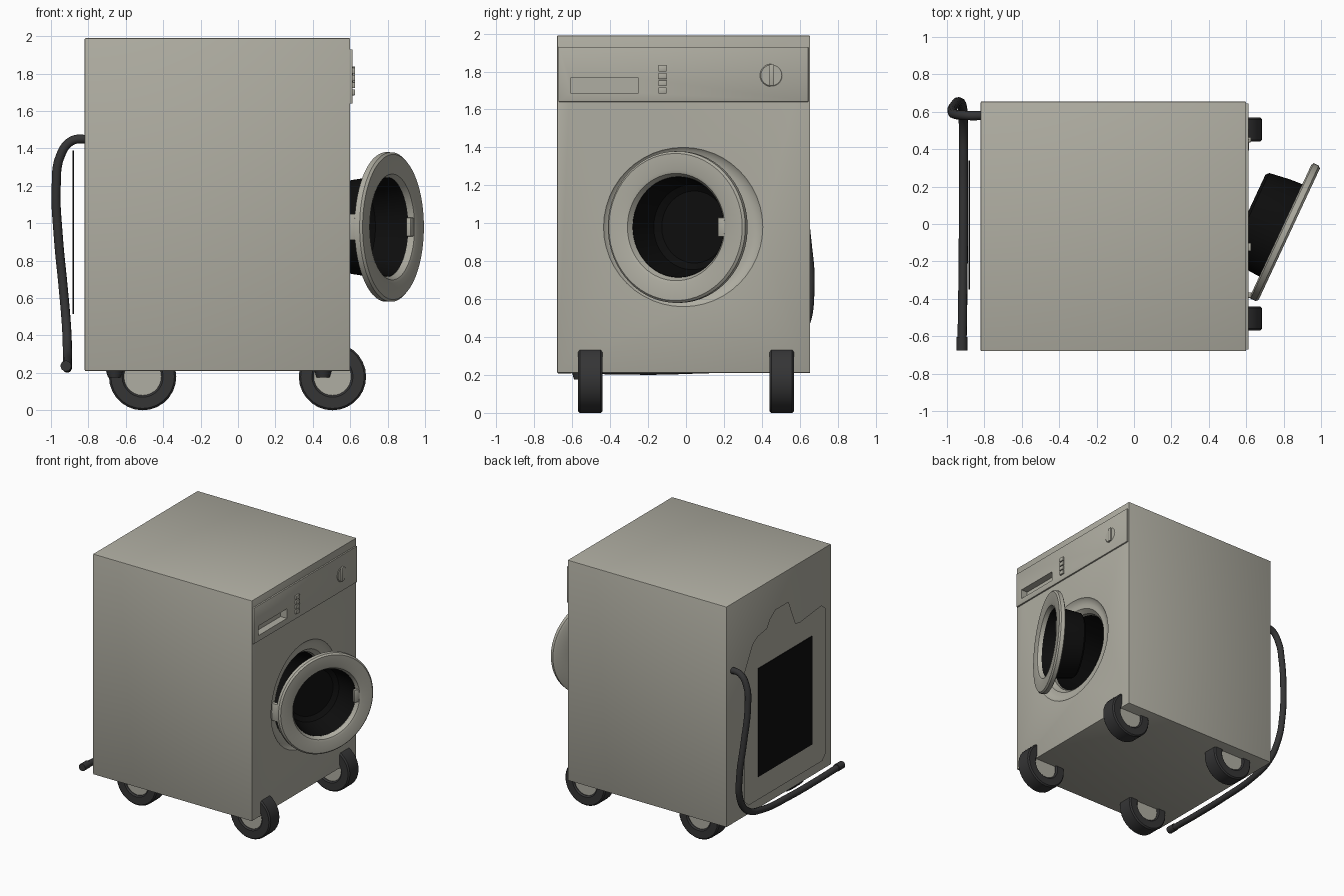
import bpy, bmesh, math
from mathutils import Matrix, Vector

if "Cube" in bpy.data.objects:
    bpy.data.objects.remove(bpy.data.objects["Cube"])


def material(name, r, g, b):
    m = bpy.data.materials.new(name)
    m.diffuse_color = (r, g, b, 1)
    m.use_nodes = True
    m.node_tree.nodes["Principled BSDF"].inputs["Base Color"].default_value = m.diffuse_color
    return m


BEIGE = material("warm_grey_enamel", 0.43, 0.42, 0.36)
RUBBER = material("dark_rubber", 0.035, 0.035, 0.036)
BLACK = material("black_glass", 0.004, 0.004, 0.004)


def finish(name, bm, mat, smooth=True):
    bmesh.ops.recalc_face_normals(bm, faces=bm.faces)
    me = bpy.data.meshes.new(name)
    bm.to_mesh(me)
    bm.free()
    me.materials.append(mat)
    ob = bpy.data.objects.new(name, me)
    bpy.context.collection.objects.link(ob)
    if smooth:
        activate(ob)
        bpy.ops.object.shade_smooth_by_angle(angle=math.radians(35))
    return ob


def activate(ob):
    bpy.ops.object.select_all(action='DESELECT')
    ob.select_set(True)
    bpy.context.view_layer.objects.active = ob


def box(name, lo, hi, mat, bevel=0):
    bm = bmesh.new()
    bmesh.ops.create_cube(bm, size=1)
    for v in bm.verts:
        v.co = [(a + b) / 2 + c * (b - a) for a, b, c in zip(lo, hi, v.co)]
    if bevel:
        bmesh.ops.bevel(bm, geom=bm.edges[:], offset=bevel, segments=2,
                        profile=0.5, affect='EDGES')
    return finish(name, bm, mat)


def lathe(name, profile, centre, axis, mat, steps=48, closed=False):
    """Spin (radius, height) points around an axis through centre."""
    bm = bmesh.new()
    vs = [bm.verts.new((r, 0, h)) for r, h in profile]
    es = [bm.edges.new(p) for p in zip(vs, vs[1:])]
    if closed:
        es.append(bm.edges.new((vs[-1], vs[0])))
    bmesh.ops.spin(bm, geom=vs + es, cent=(0, 0, 0), axis=(0, 0, 1),
                   angle=2 * math.pi, steps=steps)
    bmesh.ops.remove_doubles(bm, verts=bm.verts, dist=1e-4)
    rot = Vector((0, 0, 1)).rotation_difference(Vector(axis)).to_matrix().to_4x4()
    bm.transform(Matrix.Translation(centre) @ rot)
    return finish(name, bm, mat)


def cut(target, cutter):
    mod = target.modifiers.new("cut", 'BOOLEAN')
    mod.operation, mod.object, mod.solver = 'DIFFERENCE', cutter, 'EXACT'
    activate(target)
    bpy.ops.object.modifier_apply(modifier=mod.name)


# Cabinet and control panel
cabinet = box("cabinet", (-0.82, -0.68, 0.21), (0.60, 0.655, 1.99), BEIGE, 0.006)
panel = box("control_panel", (0.59, -0.672, 1.64), (0.612, 0.645, 1.93), BEIGE, 0.003)

# Door opening with a stepped rim, and the drawer recess
hole = lathe("opening_cutter", [(0, 0.1), (0.42, 0.1), (0.42, 0.0), (0.405, -0.015),
                                (0.37, -0.025), (0.34, -0.025), (0.31, -0.06),
                                (0.31, -0.47), (0, -0.47)],
             (0.60, -0.015, 0.98), (1, 0, 0), BEIGE)
slot = box("drawer_cutter", (0.555, -0.61, 1.688), (0.70, -0.25, 1.765), BEIGE)
cut(cabinet, hole)
cut(cabinet, slot)
cut(panel, slot)
for helper in (hole, slot):
    bpy.data.objects.remove(helper)
for ob in (cabinet, panel):
    activate(ob)
    bpy.ops.object.shade_smooth_by_angle(angle=math.radians(35))
lathe("drum", [(0.304, 0.52), (0.304, 0.15), (0, 0.15)], (0, -0.015, 0.98), (1, 0, 0), BLACK)

# Buttons and dial
for i in range(4):
    z = 1.70 + 0.0385 * i
    box(f"button_{i + 1}", (0.605, -0.145, z - 0.016), (0.626, -0.102, z + 0.016), BEIGE, 0.003)
lathe("dial", [(0, 0.616), (0.055, 0.616), (0.06, 0.612), (0.06, 0.60), (0, 0.60)],
      (0, 0.45, 1.78), (1, 0, 0), BEIGE, 32)
box("dial_grip", (0.605, 0.437, 1.725), (0.626, 0.464, 1.838), BEIGE, 0.003)

# Open door: ring, glass bowl, latch and hinge
swing = math.radians(25)
normal = Vector((math.cos(swing), -math.sin(swing), 0))
door_centre = Vector((0.83, -0.055, 0.98))
lathe("door_ring", [(0.272, -0.05), (0.385, -0.05), (0.40, -0.042), (0.40, -0.012),
                    (0.388, 0), (0.30, 0), (0.283, -0.006), (0.266, -0.035)],
      door_centre, normal, BEIGE, 64, closed=True)
lathe("door_glass", [(0, -0.235), (0.19, -0.235), (0.225, -0.21), (0.264, -0.034),
                     (0.273, -0.045), (0.268, -0.12), (0.252, -0.235),
                     (0.235, -0.25), (0, -0.25)], door_centre, normal, BLACK)
latch = box("door_latch", (-0.035, 0.24, -0.05), (-0.008, 0.285, 0.05), BEIGE, 0.004)
latch.matrix_world = Matrix.Translation(door_centre) @ Matrix.Rotation(-swing, 4, 'Z')
box("door_hinge", (0.56, -0.395, 0.91), (0.635, -0.365, 1.05), BEIGE, 0.004)

# Raised back cover with chamfered sides and a dark inset plate
outline = [(-0.53, 0.38), (-0.48, 0.33), (0.46, 0.33), (0.51, 0.38), (0.51, 1.43),
           (0.47, 1.50), (0.41, 1.61), (0.35, 1.65), (0.23, 1.67), (0.19, 1.73),
           (0.12, 1.78), (-0.05, 1.78), (-0.14, 1.57), (-0.20, 1.56),
           (-0.47, 1.59), (-0.53, 1.54)]
bm = bmesh.new()
face = bm.faces.new([bm.verts.new((-0.819, y, z)) for y, z in outline])
face.normal_update()
if face.normal.x > 0:
    face.normal_flip()
bmesh.ops.inset_region(bm, faces=[face], thickness=0.062, depth=0.061, use_even_offset=True)
for v in face.verts:
    v.co.x = -0.88
finish("back_cover", bm, BEIGE)
box("back_plate", (-0.885, -0.35, 0.515), (-0.878, 0.34, 1.39), BLACK)

# Drain hose
path = [(-0.80, 0.58, 1.45), (-0.89, 0.58, 1.44), (-0.95, 0.585, 1.36), (-0.972, 0.60, 1.20),
        (-0.96, 0.635, 0.92), (-0.935, 0.653, 0.66), (-0.917, 0.62, 0.45),
        (-0.912, 0.52, 0.32), (-0.912, 0.32, 0.255), (-0.912, 0.0, 0.23),
        (-0.915, -0.35, 0.227), (-0.92, -0.67, 0.237)]
curve = bpy.data.curves.new("drain_hose", 'CURVE')
curve.dimensions = '3D'
curve.bevel_depth, curve.bevel_resolution = 0.025, 3
curve.resolution_u, curve.use_fill_caps = 6, True
spline = curve.splines.new('BEZIER')
spline.bezier_points.add(len(path) - 1)
for p, co in zip(spline.bezier_points, path):
    p.co = co
    p.handle_left_type = p.handle_right_type = 'AUTO'
curve.materials.append(RUBBER)
hose = bpy.data.objects.new("drain_hose", curve)
bpy.context.collection.objects.link(hose)
activate(hose)
bpy.ops.object.convert(target='MESH')
bpy.ops.object.shade_smooth_by_angle(angle=math.radians(50))
lathe("hose_end", [(0, 0), (0.029, 0), (0.029, 0.07), (0, 0.07)],
      (-0.92, -0.675, 0.237), (0, 1, 0), RUBBER, 16)

# Wheels
for x, end in ((-0.51, "rear"), (0.505, "front")):
    for y, side in ((-0.505, "near"), (0.505, "far")):
        lathe(f"{end}_{side}_tyre", [(0.10, -0.055), (0.11, -0.065), (0.17, -0.065), (0.18, -0.055),
                                     (0.18, 0.055), (0.17, 0.065), (0.11, 0.065), (0.10, 0.055)],
              (x, y, 0.18), (0, 1, 0), RUBBER, 28, closed=True)
        lathe(f"{end}_{side}_hub", [(0, -0.05), (0.104, -0.05), (0.104, 0.05), (0, 0.05)],
              (x, y, 0.18), (0, 1, 0), BEIGE, 28)

# Small feet under the near edge
for x, end in ((-0.66, "rear"), (0.455, "front")):
    lathe(f"{end}_foot", [(0, 0.175), (0.035, 0.175), (0.047, 0.215), (0, 0.215)],
          (x, -0.555, 0), (0, 0, 1), RUBBER, 16)
